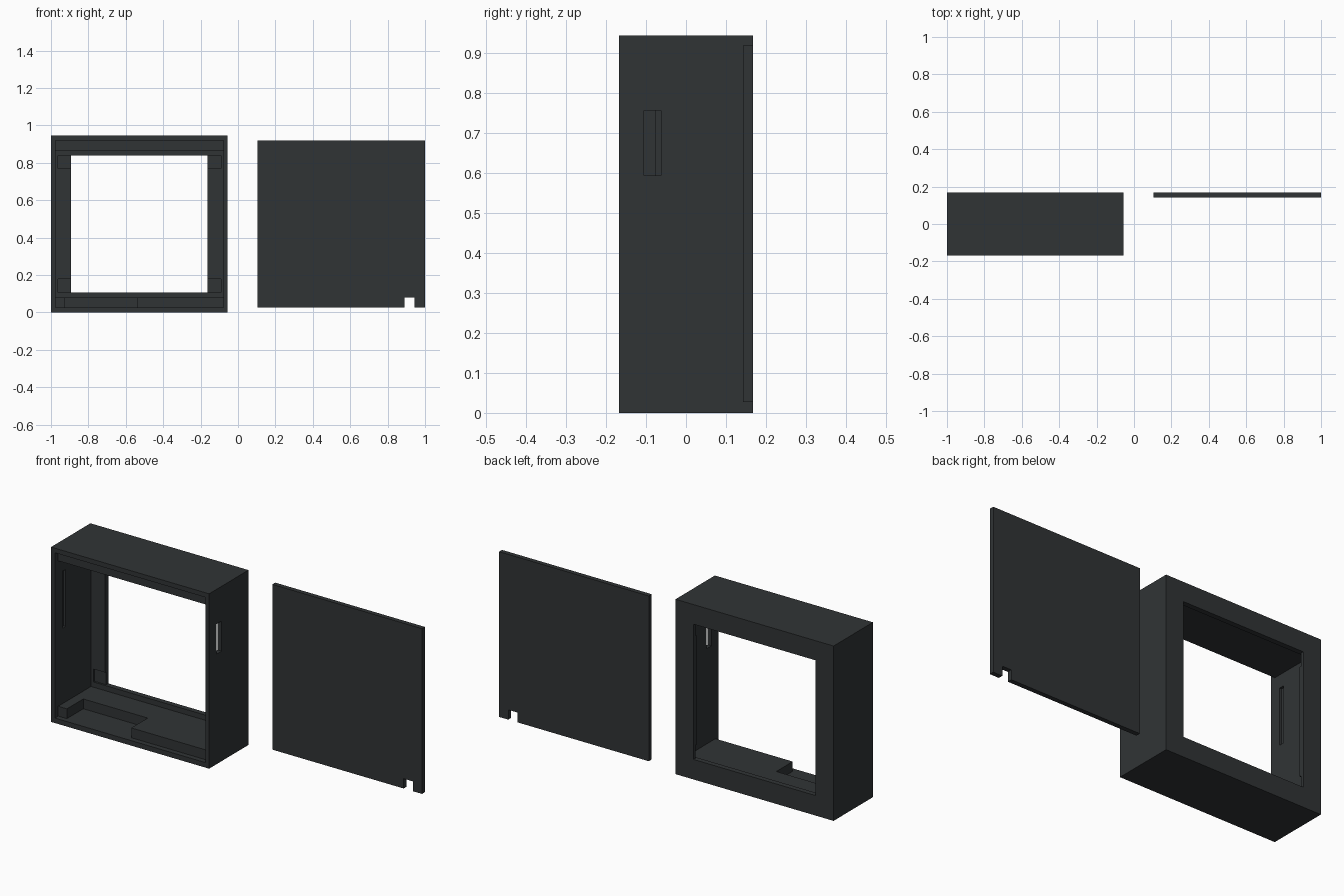
import bpy, bmesh

if "Cube" in bpy.data.objects:
    bpy.data.objects.remove(bpy.data.objects["Cube"])

mat = bpy.data.materials.new("dark_plastic")
mat.diffuse_color = (0.03, 0.034, 0.036, 1)
mat.use_nodes = True
mat.node_tree.nodes["Principled BSDF"].inputs["Base Color"].default_value = mat.diffuse_color


def prism(name, pts, axis, a, b):
    """Extrude a 2D profile along x (points are y,z) or y (points are x,z)."""
    bm = bmesh.new()
    at = lambda p: (a, p[0], p[1]) if axis == "x" else (p[0], a, p[1])
    face = bm.faces.new([bm.verts.new(at(p)) for p in pts])
    ext = bmesh.ops.extrude_face_region(bm, geom=[face])
    verts = [g for g in ext["geom"] if isinstance(g, bmesh.types.BMVert)]
    vec = (b - a, 0, 0) if axis == "x" else (0, b - a, 0)
    bmesh.ops.translate(bm, verts=verts, vec=vec)
    bmesh.ops.recalc_face_normals(bm, faces=bm.faces)
    mesh = bpy.data.meshes.new(name)
    bm.to_mesh(mesh)
    bm.free()
    ob = bpy.data.objects.new(name, mesh)
    bpy.context.collection.objects.link(ob)
    mesh.materials.append(mat)
    return ob


def box(name, x0, x1, y0, y1, z0, z1):
    return prism(name, [(x0, z0), (x1, z0), (x1, z1), (x0, z1)], "y", y0, y1)


def cut(target, cutter):
    mod = target.modifiers.new("cut", "BOOLEAN")
    mod.operation, mod.solver, mod.object = "DIFFERENCE", "EXACT", cutter
    bpy.context.view_layer.objects.active = target
    bpy.ops.object.modifier_apply(modifier=mod.name)
    bpy.data.objects.remove(cutter)


X0, X1, D, H = -1.0, -0.055, 0.168, 0.945
IX0, IX1 = X0 + 0.023, X1 - 0.023

# Frame body
frame = box("frame", X0, X1, -D, D, 0, H)

# Hollow with a stepped seat for the cover at top and bottom
cut(frame, prism("hollow", [(-0.2, 0.027), (-0.14, 0.027), (-0.14, 0.08), (0.14, 0.08),
                            (0.14, 0.866), (-0.14, 0.866), (-0.14, 0.92), (-0.2, 0.92)],
                 "x", IX0, IX1))

# Window through the far wall
WX0, WX1, WZ0, WZ1 = -0.893, -0.162, 0.108, 0.839
cut(frame, box("window", WX0, WX1, 0.1, 0.2, WZ0, WZ1))

# Shallow square pockets at the window corners
S = 0.07
for x0, x1 in ((WX0 - S, WX0 + 0.02), (WX1 - 0.02, WX1 + S)):
    for z0 in (WZ0, WZ1 - S):
        cut(frame, box("pocket", x0, x1, 0.12, 0.15, z0, z0 + S))

# Tray sunk into the floor
cut(frame, box("tray", -0.925, -0.54, -0.15, 0.0, 0.027, 0.2))

# Slot through the right wall, groove inside the left wall
cut(frame, box("slot", IX1 - 0.03, 0.0, -0.105, -0.062, 0.595, 0.757))
cut(frame, box("groove", X0 + 0.01, IX0 + 0.03, -0.105, -0.076, 0.487, 0.795))

# Flat cover with a cable notch
prism("cover_panel", [(0.105, 0.027), (0.89, 0.027), (0.89, 0.08), (0.945, 0.08),
                      (0.945, 0.027), (1.0, 0.027), (1.0, 0.92), (0.105, 0.92)],
      "y", 0.143, D)
